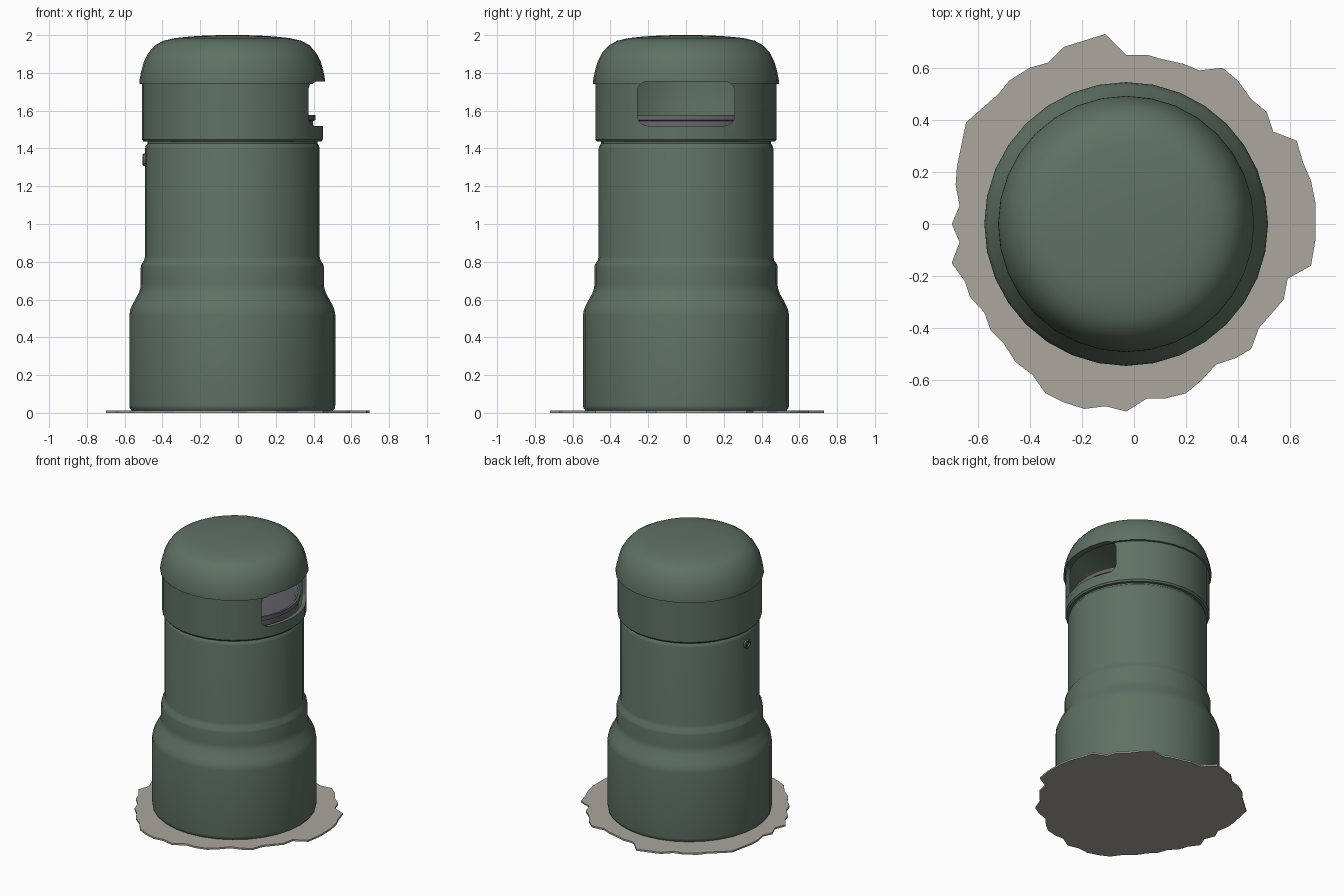
import bpy, bmesh
from math import cos, sin, pi, radians

if "Cube" in bpy.data.objects:
    bpy.data.objects.remove(bpy.data.objects["Cube"])

CX = -0.03   # axis of the post
SIDES = 32


def material(name, rgb):
    m = bpy.data.materials.new(name)
    m.diffuse_color = (*rgb, 1)
    m.use_nodes = True
    m.node_tree.nodes["Principled BSDF"].inputs["Base Color"].default_value = m.diffuse_color
    return m


green = material("green_paint", (0.115, 0.165, 0.125))
steel = material("grey_metal", (0.14, 0.14, 0.155))
mortar = material("mortar", (0.40, 0.385, 0.34))


def finish(name, bm, mat=None):
    bmesh.ops.recalc_face_normals(bm, faces=bm.faces)
    me = bpy.data.meshes.new(name)
    bm.to_mesh(me)
    bm.free()
    ob = bpy.data.objects.new(name, me)
    bpy.context.collection.objects.link(ob)
    if mat:
        me.materials.append(mat)
    return ob


def smooth(ob, angle=35):
    bpy.ops.object.select_all(action='DESELECT')
    bpy.context.view_layer.objects.active = ob
    ob.select_set(True)
    bpy.ops.object.shade_smooth_by_angle(angle=radians(angle))


def lathe(name, profile, mat, closed=False, sides=SIDES):
    """Revolve (radius, z) points; radius 0 becomes a pole."""
    bm = bmesh.new()
    rings = []
    for r, z in profile:
        n = sides if r > 0 else 1
        rings.append([bm.verts.new((r * cos(2 * pi * i / sides), r * sin(2 * pi * i / sides), z))
                      for i in range(n)])
    pairs = list(zip(rings, rings[1:]))
    if closed:
        pairs.append((rings[-1], rings[0]))
    for a, b in pairs:
        for i in range(sides):
            j = (i + 1) % sides
            quad = [a[i % len(a)], a[j % len(a)], b[j % len(b)], b[i % len(b)]]
            bm.faces.new(list(dict.fromkeys(quad)))
    ob = finish(name, bm, mat)
    ob.location = (CX, 0, 0)
    return ob


def prism(name, points, vec, mat=None):
    bm = bmesh.new()
    f = bm.faces.new([bm.verts.new(p) for p in points])
    ext = bmesh.ops.extrude_face_region(bm, geom=[f], use_keep_orig=True)
    bmesh.ops.translate(bm, vec=vec,
                        verts=[v for v in ext["geom"] if isinstance(v, bmesh.types.BMVert)])
    return finish(name, bm, mat)


# hollow post: outer skin from base to dome, then inner skin back down
outer = [(0, 0.012), (0.532, 0.012), (0.543, 0.025), (0.545, 0.04), (0.545, 0.52),
         (0.541, 0.545), (0.528, 0.575), (0.495, 0.635), (0.487, 0.66), (0.485, 0.68),
         (0.485, 0.77), (0.482, 0.785), (0.467, 0.808), (0.462, 0.83),
         (0.462, 1.40), (0.458, 1.415), (0.450, 1.425), (0.450, 1.436),
         (0.470, 1.436), (0.479, 1.447), (0.479, 1.74),
         (0.492, 1.742), (0.491, 1.765), (0.482, 1.81), (0.468, 1.86), (0.445, 1.905),
         (0.410, 1.945), (0.365, 1.97), (0.305, 1.984), (0.22, 1.993), (0.12, 1.999), (0, 2.0)]
inner = [(0, 1.965), (0.22, 1.96), (0.35, 1.94), (0.41, 1.89), (0.445, 1.80),
         (0.45, 1.74), (0.45, 1.46), (0.435, 1.41), (0.435, 0.05), (0, 0.05)]
post = lathe("post_shell", outer, green)
cavity = lathe("cavity_cutter", inner, green)

# rounded opening on the right side
y, z0, z1, c = 0.258, 1.52, 1.755, 0.055
outline = []
for sy, zc, start in ((1, z1 - c, 0), (-1, z1 - c, 90), (-1, z0 + c, 180), (1, z0 + c, 270)):
    for k in range(6):
        a = radians(start + 18 * k)
        outline.append((0.15, sy * (y - c) + c * cos(a), zc + c * sin(a)))
slot = prism("slot_cutter", outline, (0.6, 0, 0), green)

for cutter in (cavity, slot):
    mod = post.modifiers.new("cut", 'BOOLEAN')
    mod.operation = 'DIFFERENCE'
    mod.solver = 'EXACT'
    mod.object = cutter
    bpy.context.view_layer.objects.active = post
    bpy.ops.object.modifier_apply(modifier=mod.name)
    bpy.data.objects.remove(cutter, do_unlink=True)
smooth(post)

# removable metal liner with a folded rim, seen through the opening
liner = lathe("liner", [(0, 0.10), (0.415, 0.10), (0.428, 1.545), (0.440, 1.55), (0.440, 1.578),
                        (0.425, 1.578), (0.405, 1.54), (0.40, 0.12), (0, 0.12)], steel)
smooth(liner)

# lock on the left side: collar with a recessed core
lock = lathe("lock", [(0, 0), (0.032, 0), (0.032, 0.028), (0.027, 0.033), (0.019, 0.033),
                      (0.017, 0.024), (0.008, 0.024), (0.007, 0.03), (0, 0.03)], steel, sides=16)
lock.rotation_euler = (0, -pi / 2, 0)
lock.location = (-0.473, 0, 1.34)
smooth(lock)

# ragged mortar patch on the ground
edge = [(-.11, .73), (-.03, .65), (.05, .65), (.10, .635), (.19, .615), (.25, .59), (.34, .60),
        (.40, .55), (.45, .48), (.51, .43), (.535, .355), (.625, .32), (.65, .235), (.68, .165),
        (.697, .08), (.697, -.06), (.68, -.16), (.59, -.21), (.575, -.29), (.48, -.40),
        (.45, -.48), (.39, -.515), (.315, -.54), (.26, -.60), (.20, -.65), (.12, -.67),
        (.05, -.67), (-.03, -.72), (-.11, -.70), (-.19, -.71), (-.27, -.685), (-.34, -.65),
        (-.39, -.58), (-.455, -.53), (-.50, -.46), (-.55, -.41), (-.575, -.34), (-.63, -.28),
        (-.65, -.22), (-.70, -.15), (-.67, -.07), (-.70, 0), (-.67, .07), (-.685, .15),
        (-.68, .22), (-.645, .39), (-.52, .50), (-.48, .55), (-.40, .60), (-.33, .62), (-.27, .68)]
prism("mortar_patch", [(px, py, 0) for px, py in edge], (0, 0, 0.012), mortar)
